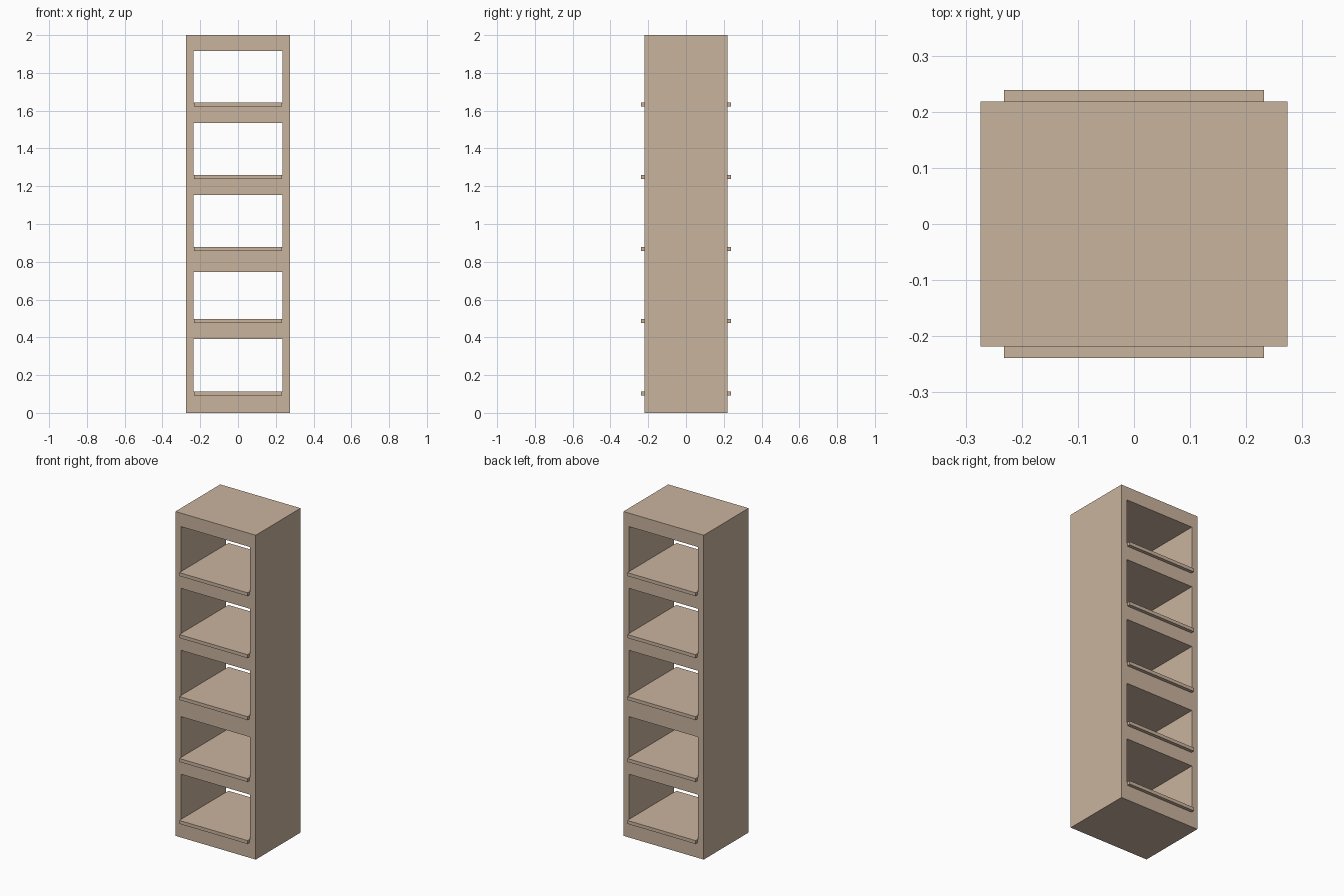
import bpy, bmesh

cube = bpy.data.objects.get("Cube")
if cube:
    bpy.data.objects.remove(cube, do_unlink=True)

wood = bpy.data.materials.new("light_wood")
wood.use_nodes = True
colour = (0.59, 0.456, 0.347, 1)
wood.diffuse_color = colour
wood.node_tree.nodes["Principled BSDF"].inputs["Base Color"].default_value = colour

HALF_W, HALF_D, HEIGHT = 0.274, 0.2185, 2.0
OPEN_X = 0.2355
SHELF_X, SHELF_Y, SHELF_T = 0.232, 0.239, 0.021
SHELF_TOPS = [0.114 + 0.382 * i for i in range(5)]
OPEN_TOPS = [0.39, 0.745, 1.154, 1.536, 1.917]


def add_object(name, bm):
    bmesh.ops.recalc_face_normals(bm, faces=bm.faces)
    mesh = bpy.data.meshes.new(name)
    bm.to_mesh(mesh)
    bm.free()
    mesh.materials.append(wood)
    obj = bpy.data.objects.new(name, mesh)
    bpy.context.collection.objects.link(obj)
    return obj


# Cabinet frame: front sheet with five openings, extruded to full depth
xs = [-HALF_W, -OPEN_X, OPEN_X, HALF_W]
zs = [0.0]
for floor, top in zip(SHELF_TOPS, OPEN_TOPS):
    zs += [floor - 0.002, top]
zs.append(HEIGHT)

bm = bmesh.new()
grid = [[bm.verts.new((x, -HALF_D, z)) for x in xs] for z in zs]
for r in range(len(zs) - 1):
    for c in range(3):
        if c == 1 and r % 2 == 1:
            continue  # opening
        bm.faces.new((grid[r][c], grid[r][c + 1], grid[r + 1][c + 1], grid[r + 1][c]))
sheet = bm.faces[:]
ext = bmesh.ops.extrude_face_region(bm, geom=sheet, use_keep_orig=True)
back = [g for g in ext["geom"] if isinstance(g, bmesh.types.BMVert)]
bmesh.ops.translate(bm, verts=back, vec=(0, 2 * HALF_D, 0))
add_object("cabinet_frame", bm)

# Shelves: thin boards that stick out at front and back
for i, top in enumerate(SHELF_TOPS):
    bm = bmesh.new()
    bmesh.ops.create_cube(bm, size=1)
    bmesh.ops.scale(bm, verts=bm.verts, vec=(2 * SHELF_X, 2 * SHELF_Y, SHELF_T))
    shelf = add_object(f"shelf_{i + 1}", bm)
    shelf.location.z = top - SHELF_T / 2
